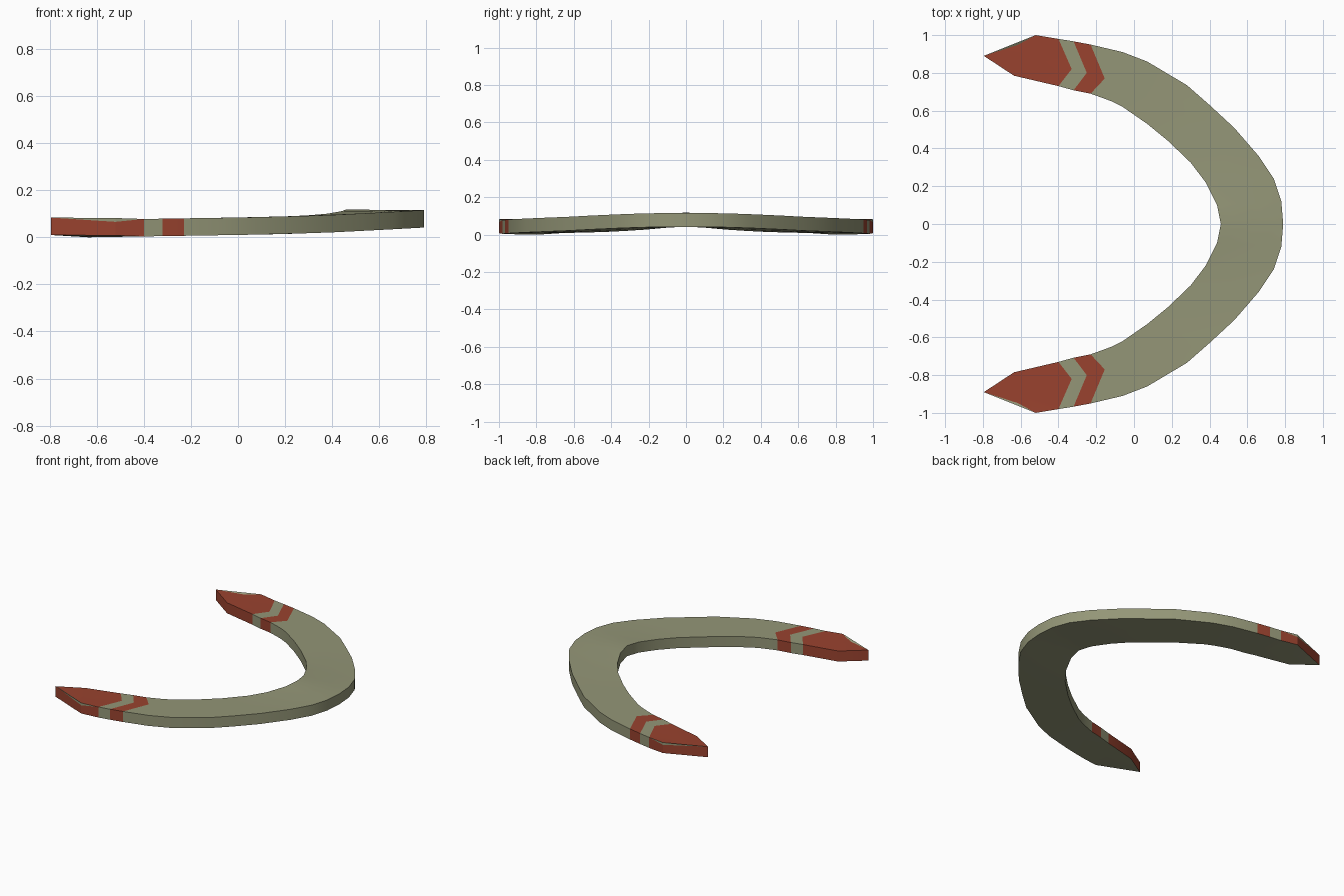
import bpy, bmesh, math

if "Cube" in bpy.data.objects:
    bpy.data.objects.remove(bpy.data.objects["Cube"])

THICK = 0.074


def material(name, rgb):
    m = bpy.data.materials.new(name)
    m.diffuse_color = (*rgb, 1)
    m.use_nodes = True
    m.node_tree.nodes["Principled BSDF"].inputs["Base Color"].default_value = m.diffuse_color
    return m


OLIVE, RED = 0, 1
mats = [material("olive_paint", (0.295, 0.305, 0.185)),
        material("red_paint", (0.32, 0.055, 0.028))]

# Underside height along x: the bend sits higher than the tips
HEIGHT = [(-0.80, 0.010), (-0.635, 0.0), (-0.2, 0.007), (0.0, 0.010),
          (0.2, 0.014), (0.4, 0.021), (0.6, 0.031), (0.80, 0.042)]


def base_z(x):
    for (x0, z0), (x1, z1) in zip(HEIGHT, HEIGHT[1:]):
        if x <= x1:
            return z0 + (z1 - z0) * (x - x0) / (x1 - x0)
    return HEIGHT[-1][1]


# Stations from bend to arm: outer edge, inner edge, lift of inner edge
STATIONS = [
    ((0.79, 0.0), (0.46, 0.0), 0.020),
    ((0.78, 0.12), (0.44, 0.10), 0.014),
    ((0.74, 0.24), (0.38, 0.22), 0.006),
    ((0.66, 0.36), (0.30, 0.325), 0.002),
    ((0.53, 0.51), (0.18, 0.44), 0),
    ((0.40, 0.63), (0.07, 0.53), 0),
    ((0.28, 0.735), (-0.06, 0.62), 0),
    ((0.07, 0.86), (-0.12, 0.65), 0),
    ((-0.06, 0.91), (-0.16, 0.665), 0),
    ((-0.23, 0.95), (-0.23, 0.69), 0),
    ((-0.32, 0.967), (-0.32, 0.708), 0),
    ((-0.40, 0.98), (-0.40, 0.73), 0),
    ((-0.52, 1.0), (-0.635, 0.785), 0),
]
# Middle points that bend the stripe borders into chevrons
MIDS = {9: (-0.155, 0.77), 10: (-0.25, 0.80), 11: (-0.33, 0.82)}
TIP = (-0.795, 0.89)
CHIP = (-0.615, 0.948)
RED_SEGMENTS = (9, 11)

bm = bmesh.new()


def pair(x, y, lift=0.0):
    z = base_z(x) + lift
    return bm.verts.new((x, y, z)), bm.verts.new((x, y, z + THICK))


def face(colour, *verts):
    bm.faces.new(verts).material_index = colour


# Two mirrored arms
for side in (1, -1):
    rows = []
    for i, (o, n, lift) in enumerate(STATIONS):
        m = MIDS.get(i, ((o[0] + n[0]) / 2, (o[1] + n[1]) / 2))
        rows.append([pair(o[0], o[1] * side, 0.006 if i == 12 else 0),
                     pair(m[0], m[1] * side, lift / 2),
                     pair(n[0], n[1] * side, lift)])
    # point on the outer wall where worn paint starts
    low, high = rows[12][0]
    worn = bm.verts.new(low.co.lerp(high.co, 0.78))

    for i, (a, b) in enumerate(zip(rows, rows[1:])):
        c = RED if i in RED_SEGMENTS else OLIVE
        for k in (0, 1):
            face(c, a[k][1], b[k][1], b[k + 1][1], a[k + 1][1])
            face(OLIVE, a[k][0], b[k][0], b[k + 1][0], a[k + 1][0])
        face(c, a[2][0], b[2][0], b[2][1], a[2][1])
        if i == 11:
            face(c, a[0][0], b[0][0], worn, a[0][1])
            face(OLIVE, a[0][1], worn, b[0][1])
        else:
            face(c, a[0][0], b[0][0], b[0][1], a[0][1])

    # Pointed tip with a worn olive sliver along its outer edge
    t = pair(TIP[0], TIP[1] * side)
    o, m, n = rows[12]
    chip = pair(CHIP[0], CHIP[1] * side)
    bm.verts.remove(chip[0])
    chip = chip[1]
    face(OLIVE, o[1], t[1], chip)
    face(RED, chip, t[1], m[1])
    face(RED, o[1], chip, m[1])
    face(RED, m[1], t[1], n[1])
    face(OLIVE, o[0], t[0], m[0])
    face(OLIVE, m[0], t[0], n[0])
    face(RED, n[0], t[0], t[1], n[1])
    face(OLIVE, o[1], worn, t[1])
    face(RED, o[0], t[0], t[1], worn)

# Join both arms at the bend
bmesh.ops.remove_doubles(bm, verts=bm.verts, dist=0.0005)
bmesh.ops.recalc_face_normals(bm, faces=bm.faces)

mesh = bpy.data.meshes.new("boomerang_body")
bm.to_mesh(mesh)
bm.free()
for m in mats:
    mesh.materials.append(m)
body = bpy.data.objects.new("boomerang_body", mesh)
bpy.context.collection.objects.link(body)
bpy.context.view_layer.objects.active = body
body.select_set(True)
bpy.ops.object.shade_smooth_by_angle(angle=math.radians(30))
